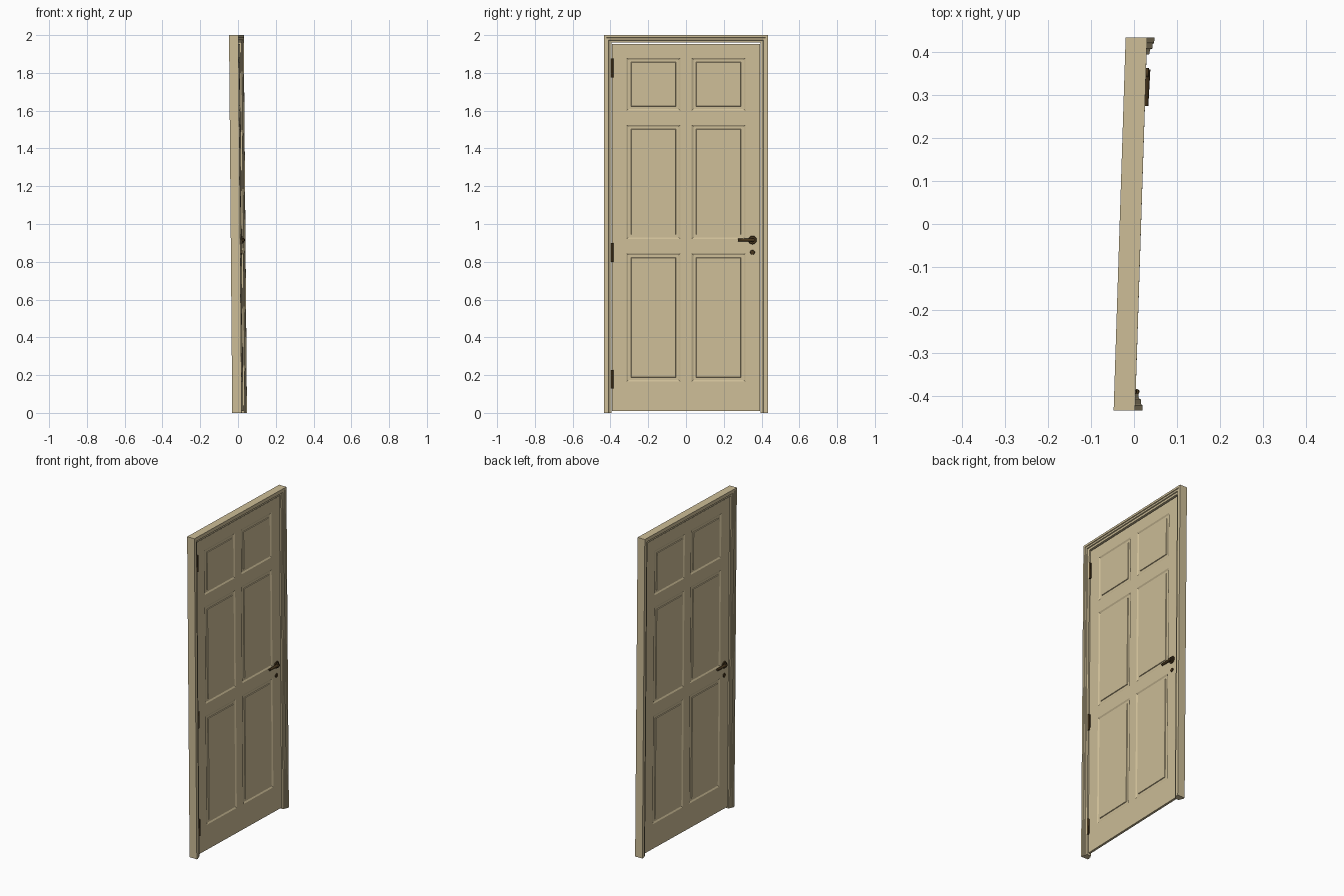
import bpy, bmesh, math
from mathutils import Matrix, Vector

if "Cube" in bpy.data.objects:
    bpy.data.objects.remove(bpy.data.objects["Cube"])


def material(name, rgb):
    m = bpy.data.materials.new(name)
    m.diffuse_color = (*rgb, 1)
    m.use_nodes = True
    m.node_tree.nodes["Principled BSDF"].inputs["Base Color"].default_value = m.diffuse_color
    return m


CREAM = material("cream paint", (0.61, 0.51, 0.31))
BRONZE = material("dark bronze", (0.06, 0.035, 0.012))


def finish(name, bm, mat, smooth=False):
    """Lean the part slightly like the whole door, then make the object."""
    bmesh.ops.recalc_face_normals(bm, faces=bm.faces[:])
    for v in bm.verts:
        v.co.x += 0.0322 * v.co.y - 0.0085 * (v.co.z - 1)
    mesh = bpy.data.meshes.new(name)
    bm.to_mesh(mesh)
    bm.free()
    mesh.materials.append(mat)
    ob = bpy.data.objects.new(name, mesh)
    bpy.context.collection.objects.link(ob)
    if smooth:
        bpy.context.view_layer.objects.active = ob
        ob.select_set(True)
        bpy.ops.object.shade_smooth_by_angle(angle=math.radians(35))
        ob.select_set(False)


def cylinder(bm, a, b, r1, r2=None, seg=20):
    a, b = Vector(a), Vector(b)
    d = b - a
    mat = Matrix.Translation((a + b) / 2) @ d.to_track_quat('Z', 'Y').to_matrix().to_4x4()
    bmesh.ops.create_cone(bm, cap_ends=True, segments=seg, radius1=r1,
                          radius2=r1 if r2 is None else r2, depth=d.length, matrix=mat)


# Frame: stepped profile (inset from outer edge, depth) mitred around the opening
half = [(0, .025), (.013, .025), (.015, .021), (.026, .021), (.028, .016), (.040, .014)]
profile = half + [(t, -w) for t, w in reversed(half)]
bm = bmesh.new()
rings = []
for side, up in ((-1, 0), (-1, 1), (1, 1), (1, 0)):
    rings.append([bm.verts.new((w, side * (.435 - t), up * (2 - t))) for t, w in profile])
n = len(profile)
for r, s in zip(rings, rings[1:]):
    for i in range(n):
        bm.faces.new((r[i], r[(i + 1) % n], s[(i + 1) % n], s[i]))
bm.faces.new(rings[0])
bm.faces.new(rings[-1])
finish("door_frame", bm, CREAM)

# Door leaf: grid of rails and stiles, six inset raised panels, same on both faces
ys = [-.392, -.315, -.03, .03, .315, .392]
zs = [.01, .165, .845, .92, 1.525, 1.60, 1.88, 1.954]
bm = bmesh.new()
grid = [[bm.verts.new((.007, y, z)) for y in ys] for z in zs]
panels = []
for j in range(len(zs) - 1):
    for i in range(len(ys) - 1):
        f = bm.faces.new((grid[j][i], grid[j][i + 1], grid[j + 1][i + 1], grid[j + 1][i]))
        if i in (1, 3) and j in (1, 3, 5):
            panels.append(f)
bm.normal_update()
for thick, depth in ((.012, -.005), (.021, 0), (.003, .004)):
    bmesh.ops.inset_individual(bm, faces=panels, thickness=thick, depth=depth)
copy = bmesh.ops.duplicate(bm, geom=bm.verts[:] + bm.edges[:] + bm.faces[:])["geom"]
bmesh.ops.rotate(bm, verts=[g for g in copy if isinstance(g, bmesh.types.BMVert)],
                 matrix=Matrix.Rotation(math.pi, 3, 'Z'))
bmesh.ops.bridge_loops(bm, edges=[e for e in bm.edges if e.is_boundary])
finish("door_leaf", bm, CREAM)

# Lever handle and keyhole on each face (back is the front turned half round)
for s, side in ((1, "front"), (-1, "back")):
    bm = bmesh.new()
    cylinder(bm, (.006, .352, .915), (.012, .352, .915), .023, .020)
    cylinder(bm, (.011, .352, .915), (.022, .352, .915), .012)
    cylinder(bm, (.017, .360, .915), (.017, .275, .915), .009, .007, 14)
    bmesh.ops.rotate(bm, verts=bm.verts[:], matrix=Matrix.Rotation(0 if s > 0 else math.pi, 3, 'Z'))
    finish("lever_handle_" + side, bm, BRONZE, True)
    bm = bmesh.new()
    cylinder(bm, (s * .006, s * .352, .850), (s * .011, s * .352, .850), .013, .011)
    finish("keyhole_cover_" + side, bm, BRONZE, True)

# Hinges: knuckle barrel with a thin leaf
for k, z in enumerate((.178, .85, 1.825)):
    bm = bmesh.new()
    cylinder(bm, (.012, -.391, z - .05), (.012, -.391, z + .05), .006, seg=12)
    bmesh.ops.create_cube(bm, size=1, matrix=Matrix.Translation((.007, -.390, z))
                          @ Matrix.Diagonal((.006, .014, .094, 1)))
    finish("hinge_%d" % (k + 1), bm, BRONZE, True)
